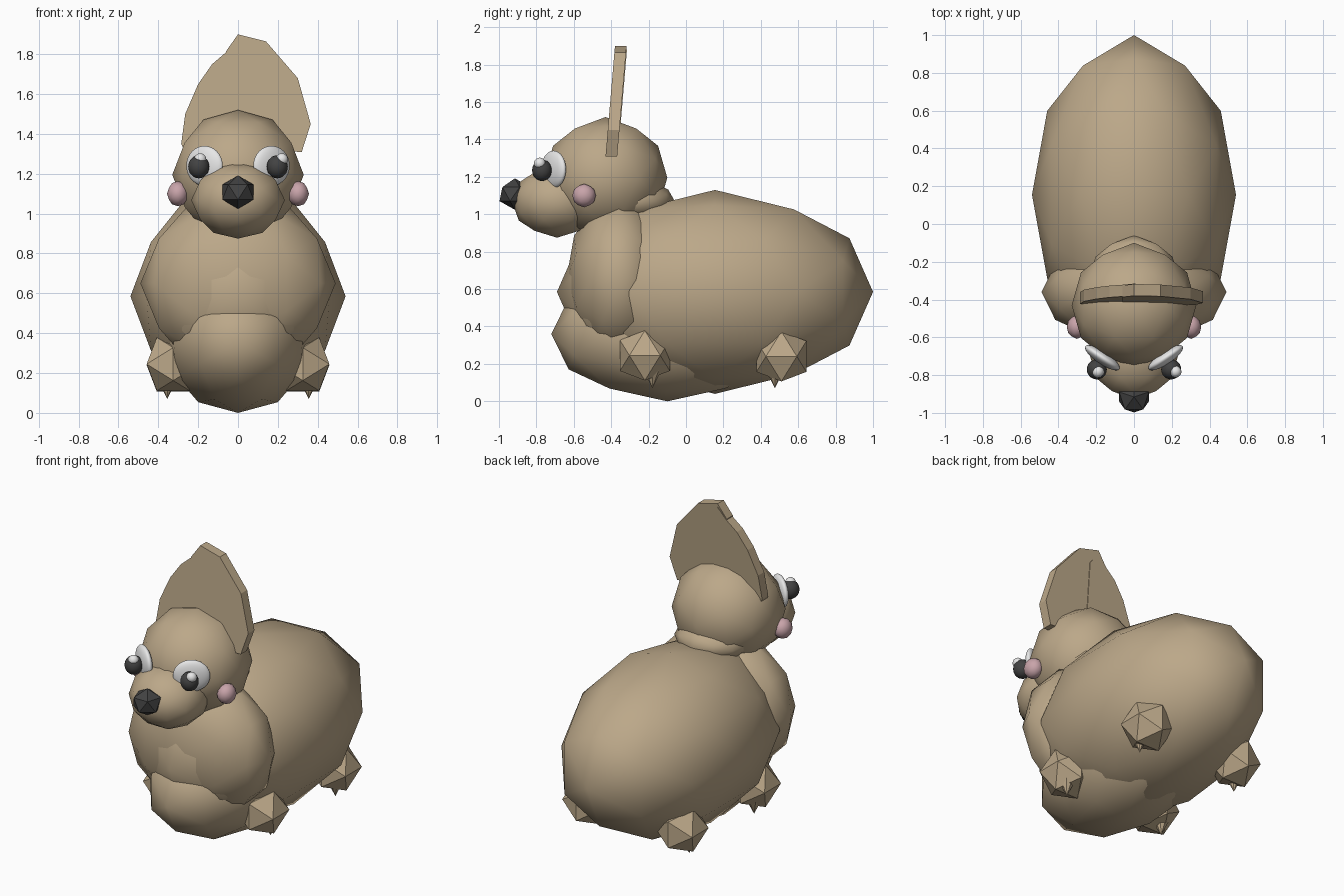
import bpy, bmesh, math
from mathutils import Matrix, Vector

if "Cube" in bpy.data.objects:
    bpy.data.objects.remove(bpy.data.objects["Cube"])


def material(name, rgb):
    m = bpy.data.materials.new(name)
    m.diffuse_color = (*rgb, 1)
    m.use_nodes = True
    m.node_tree.nodes["Principled BSDF"].inputs["Base Color"].default_value = m.diffuse_color
    return m


TAN = material("tan_fur", (0.50, 0.39, 0.25))
WHITE = material("eye_white", (0.80, 0.80, 0.80))
DARK = material("dark_grey", (0.055, 0.055, 0.055))
PINK = material("cheek_pink", (0.58, 0.37, 0.40))


def finish(bm, name, mat, smooth=False):
    bmesh.ops.recalc_face_normals(bm, faces=bm.faces[:])
    for f in bm.faces:
        f.smooth = smooth
    me = bpy.data.meshes.new(name)
    bm.to_mesh(me)
    bm.free()
    me.materials.append(mat)
    ob = bpy.data.objects.new(name, me)
    bpy.context.collection.objects.link(ob)
    return ob


def ball(name, mat, centre, radii, detail=1, turn=0):
    """Ellipsoid from an icosahedron whose edges line up with the axes."""
    bm = bmesh.new()
    t = (1 + math.sqrt(5)) / 2
    for a in (-1, 1):
        for b in (-t, t):
            for co in ((a, 0, b), (b, a, 0), (0, b, a)):
                bm.verts.new(Vector(co).normalized())
    bmesh.ops.convex_hull(bm, input=bm.verts[:])
    for _ in range(detail):
        bmesh.ops.subdivide_edges(bm, edges=bm.edges[:], cuts=1, use_grid_fill=True)
        for v in bm.verts:
            v.co.normalize()
    bm.transform(Matrix.Translation(centre) @ Matrix.Rotation(turn, 4, 'Z')
                 @ Matrix.Diagonal((*radii, 1)))
    return finish(bm, name, mat, smooth=detail > 0)


# Torso, chest, belly, neck and head
ball("body", TAN, (0, 0.155, 0.585), (0.54, 0.845, 0.545))
ball("chest", TAN, (0, -0.36, 0.65), (0.49, 0.28, 0.45))
ball("belly", TAN, (0, -0.10, 0.36), (0.38, 0.62, 0.36))
ball("neck", TAN, (0, -0.30, 1.07), (0.24, 0.24, 0.12))
ball("head", TAN, (0, -0.43, 1.195), (0.33, 0.33, 0.325))
ball("snout", TAN, (0, -0.69, 1.068), (0.235, 0.24, 0.193))

# Faceted nose
bm = bmesh.new()
bmesh.ops.create_icosphere(bm, subdivisions=1, radius=1)
bm.transform(Matrix.Translation((0, -0.915, 1.108)) @ Matrix.Diagonal((0.092, 0.092, 0.084, 1))
             @ Matrix.Rotation(math.pi / 2, 4, 'Z'))
finish(bm, "nose", DARK)

# Face details and feet on both sides
for side, s in (("left", -1), ("right", 1)):
    ball(side + "_eye", WHITE, (s * 0.168, -0.708, 1.24), (0.108, 0.034, 0.10),
         detail=3, turn=s * math.radians(34))
    ball(side + "_pupil", DARK, (s * 0.197, -0.77, 1.235), (0.053, 0.053, 0.058), detail=2)
    ball(side + "_eye_glint", WHITE, (s * 0.205 + 0.015, -0.782, 1.272), (0.031,) * 3, detail=2)
    ball(side + "_cheek", PINK, (s * 0.302, -0.545, 1.10), (0.054, 0.063, 0.063), detail=1)
    for end, y, z in (("front", -0.22, 0.245), ("back", 0.51, 0.24)):
        ball(f"{side}_{end}_foot", TAN, (s * 0.325, y, z), (0.157,) * 3, detail=0)
        # Claw pointing down
        bm = bmesh.new()
        bmesh.ops.create_cone(bm, cap_ends=True, segments=8, radius1=0, radius2=0.05, depth=0.10)
        claw_y = y + (0.04 if end == "front" else -0.035)
        bm.transform(Matrix.Translation((s * 0.355, claw_y, 0.12)))
        finish(bm, f"{side}_{end}_claw", TAN)


# Upright ears: two overlapping slabs leaning slightly back
def ear(name, outline, shift):
    bm = bmesh.new()
    face = bm.faces.new([bm.verts.new((x, -0.43 + 0.085 * (z - 1.31) + shift, z))
                         for x, z in outline])
    ext = bmesh.ops.extrude_face_region(bm, geom=[face])
    bmesh.ops.translate(bm, vec=(0, 0.062, 0.0),
                        verts=[g for g in ext["geom"] if isinstance(g, bmesh.types.BMVert)])
    finish(bm, name, TAN)


ear("right_ear", [(-0.06, 1.32), (0.32, 1.31), (0.365, 1.45), (0.30, 1.68), (0.14, 1.865),
                  (0.0, 1.9), (-0.06, 1.815)], 0)
ear("left_ear", [(0.06, 1.32), (-0.27, 1.32), (-0.285, 1.35), (-0.265, 1.50), (-0.20, 1.65),
                 (-0.13, 1.75), (-0.06, 1.81), (0.0, 1.88), (0.06, 1.80)], 0.004)
